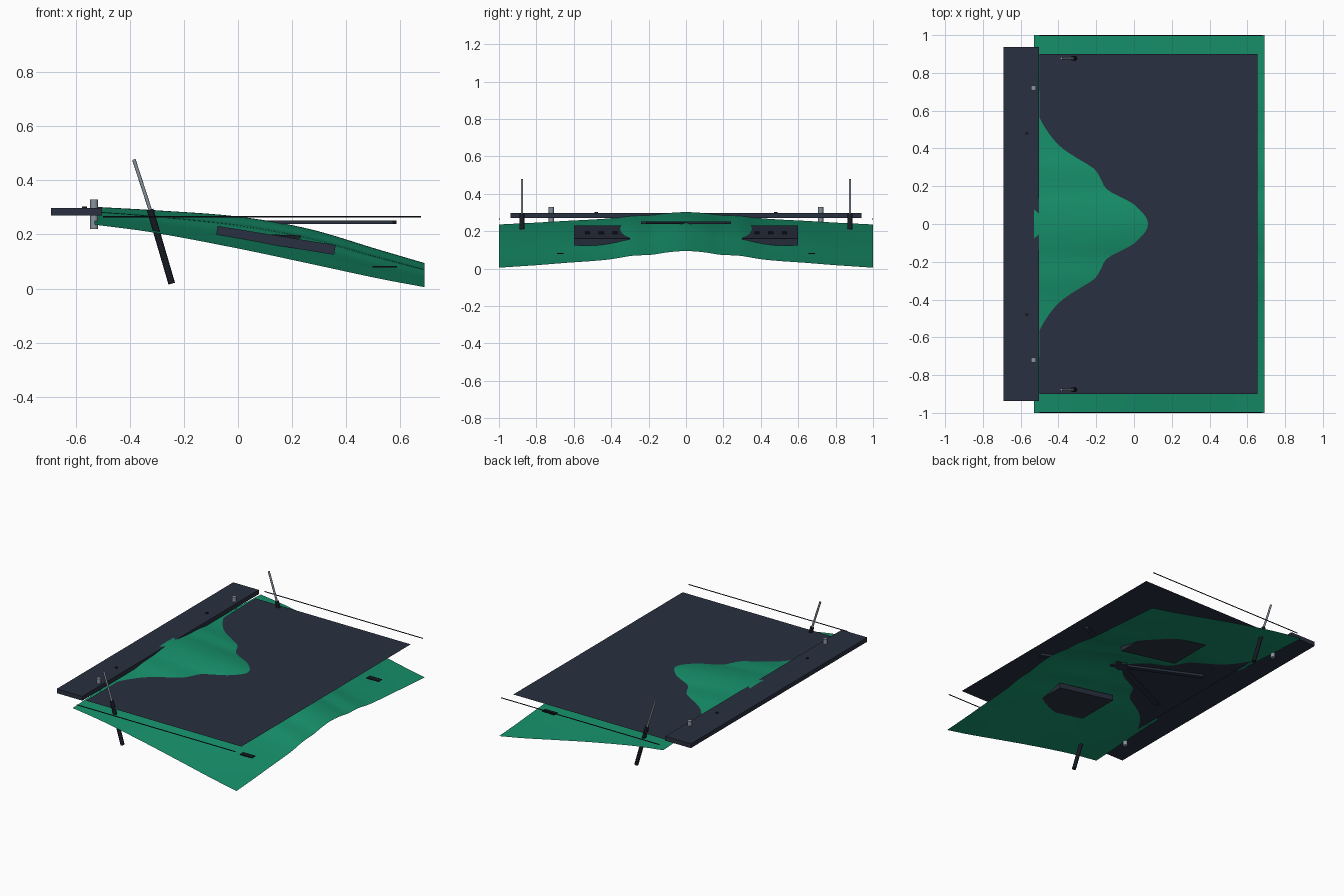
import bpy, bmesh, math
from mathutils import Vector

if "Cube" in bpy.data.objects:
    bpy.data.objects.remove(bpy.data.objects["Cube"])


def material(name, rgb):
    m = bpy.data.materials.new(name)
    m.diffuse_color = (*rgb, 1)
    m.use_nodes = True
    m.node_tree.nodes["Principled BSDF"].inputs["Base Color"].default_value = m.diffuse_color
    return m


GREEN = material("green_paint", (0.008, 0.28, 0.145))
DARK = material("dark_slate", (0.022, 0.030, 0.050))
BLACK = material("near_black", (0.008, 0.010, 0.016))
STEEL = material("steel", (0.25, 0.29, 0.34))


def finish(name, bm, mat, smooth=False):
    me = bpy.data.meshes.new(name)
    bm.to_mesh(me)
    bm.free()
    me.materials.append(mat)
    if smooth:
        for p in me.polygons:
            p.use_smooth = True
    ob = bpy.data.objects.new(name, me)
    bpy.context.collection.objects.link(ob)
    return ob


def box(name, loc, size, mat, pitch=0, yaw=0):
    bm = bmesh.new()
    bmesh.ops.create_cube(bm, size=1)
    bmesh.ops.scale(bm, vec=size, verts=bm.verts)
    ob = finish(name, bm, mat)
    ob.location = loc
    ob.rotation_euler = (0, pitch, yaw)
    return ob


def rod(name, a, b, r, mat, sides=16):
    a, b = Vector(a), Vector(b)
    bm = bmesh.new()
    bmesh.ops.create_cone(bm, cap_ends=True, segments=sides, radius1=r, radius2=r, depth=(b - a).length)
    for f in bm.faces:
        f.smooth = len(f.verts) == 4
    ob = finish(name, bm, mat)
    ob.location = (a + b) / 2
    ob.rotation_euler = (b - a).to_track_quat('Z', 'Y').to_euler()
    return ob


def spline(pts, t):
    # smooth interpolation through (position, value) points
    n = len(pts)

    def slope(i):
        p, q = pts[max(i - 1, 0)], pts[min(i + 1, n - 1)]
        return (q[1] - p[1]) / (q[0] - p[0])
    i = max(k for k in range(n - 1) if t >= pts[k][0] or k == 0)
    (x0, y0), (x1, y1) = pts[i], pts[i + 1]
    h = x1 - x0
    u = (t - x0) / h
    return ((2*u**3 - 3*u**2 + 1) * y0 + (u**3 - 2*u**2 + u) * h * slope(i)
            + (3*u**2 - 2*u**3) * y1 + (u**3 - u**2) * h * slope(i + 1))


# Curved panel: side edge, centre ridge and crosswise bulge profile
EDGE = [(-.53, .236), (-.32, .208), (0, .148), (.26, .093), (.52, .037), (.69, .005)]
RIDGE = [(-.53, .302), (-.3, .289), (0, .266), (.26, .221), (.52, .144), (.69, .094)]
BULGE = [(-.1, .92), (0, 1), (.1, .92), (.18, .78), (.25, .74), (.3, .70), (.4, .51),
         (.5, .40), (.63, .30), (.8, .15), (1, 0)]


def hood_z(x, y):
    e = spline(EDGE, x)
    return e + (spline(RIDGE, x) - e) * spline(BULGE, abs(y))


NX, NY = 40, 96
bm = bmesh.new()
grid = []
for i in range(NX + 1):
    x = -.53 + 1.22 * i / NX
    row = []
    for j in range(NY + 1):
        y = -1 + 2 * j / NY
        row.append(bm.verts.new((x, y, hood_z(x, y))))
    grid.append(row)
for i in range(NX):
    for j in range(NY):
        bm.faces.new((grid[i][j], grid[i+1][j], grid[i+1][j+1], grid[i][j+1]))
finish("hood_panel", bm, GREEN, smooth=True)

# Flat inner liner sheet
bm = bmesh.new()
bm.faces.new([bm.verts.new(c) for c in
              ((-.5, -.9, .256), (.655, -.9, .256), (.655, .9, .256), (-.5, .9, .256))])
finish("inner_liner", bm, DARK)

# Rear cowl
box("cowl", (-.597, 0, .284), (.19, 1.875, .029), DARK)

# Crossed braces and hub under the liner
for s in (-1, 1):
    box("cross_brace", (.1, 0, .245), (1.06, .03, .014), DARK, yaw=s * math.atan2(.225, .475))
rod("brace_hub", (.1, 0, .237), (.1, 0, .252), .04, DARK, 24)

# Mirrored parts
tilt = math.atan2(.07, .43)
for s, side in ((-1, "right"), (1, "left")):
    box("vent_block_" + side, (.14, s * .45, .178), (.442, .3, .036), DARK, pitch=tilt)
    for k in range(3):
        box("vent_slat_" + side, (.177, s * (.38 + .073 * k), .192), (.11, .028, .012), BLACK,
            pitch=math.radians(2))
    box("front_bumper_pad_" + side, (.543, s * .673, .081), (.09, .036, .005), BLACK)
    rod("edge_seal_" + side, (-.5, s * .997, .265), (.677, s * .997, .265), .003, BLACK, 8)
    rod("hinge_pin_" + side, (-.532, s * .72, .22), (-.532, s * .72, .33), .0145, STEEL, 20)
    rod("washer_nozzle_" + side, (-.568, s * .48, .29), (-.568, s * .48, .303), .009, BLACK, 12)
    rod("strut_body_" + side, (-.325, s * .877, .292), (-.245, s * .877, .018), .0125, BLACK)
    rod("strut_rod_" + side, (-.385, s * .877, .477), (-.325, s * .877, .292), .0065, STEEL)
